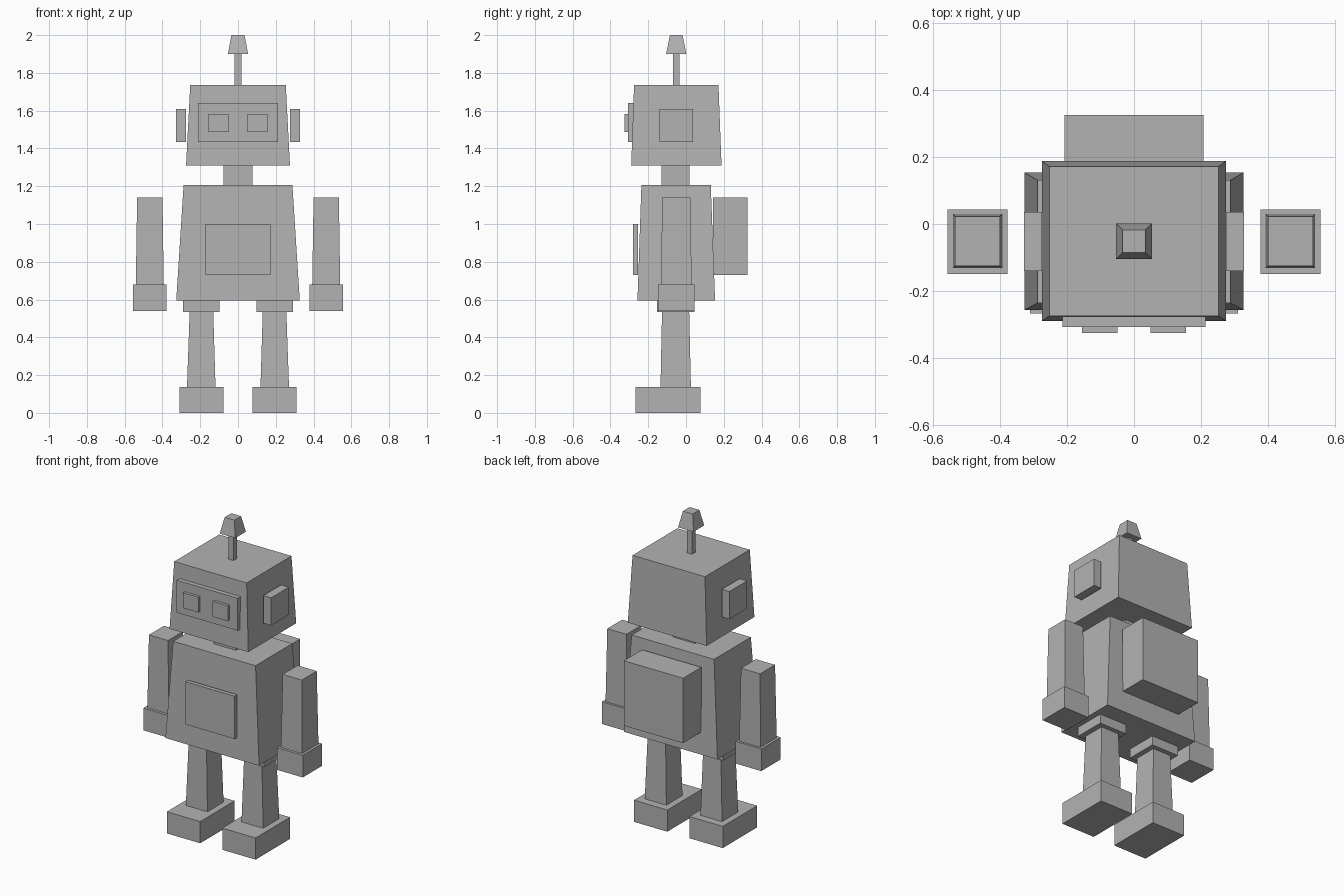
import bpy, bmesh

if "Cube" in bpy.data.objects:
    bpy.data.objects.remove(bpy.data.objects["Cube"])

grey = bpy.data.materials.new("plain grey")
grey.diffuse_color = (0.45, 0.45, 0.45, 1)
grey.use_nodes = True
grey.node_tree.nodes["Principled BSDF"].inputs["Base Color"].default_value = grey.diffuse_color


def block(name, z0, z1, x, y, x_top=None, y_top=None):
    """Box from z0 to z1 with (min, max) ranges in x and y; optional top ranges taper it."""
    x_top, y_top = x_top or x, y_top or y
    bm = bmesh.new()
    bmesh.ops.create_cube(bm, size=1)
    for v in bm.verts:
        top = v.co.z > 0
        xs, ys = (x_top, y_top) if top else (x, y)
        v.co = (xs[v.co.x > 0], ys[v.co.y > 0], z1 if top else z0)
    mesh = bpy.data.meshes.new(name)
    bm.to_mesh(mesh)
    bm.free()
    mesh.materials.append(grey)
    obj = bpy.data.objects.new(name, mesh)
    bpy.context.collection.objects.link(obj)
    return obj


def mid(h):
    return (-h, h)


def pair(name, z0, z1, x, y, x_top=None, y_top=None):
    """Same block on the right (+x) and mirrored on the left."""
    flip = lambda r: r and (-r[1], -r[0])
    block("right_" + name, z0, z1, x, y, x_top, y_top)
    block("left_" + name, z0, z1, flip(x), y, flip(x_top), y_top)


# Head, face plate, eyes and ears
block("head", 1.31, 1.735, mid(0.275), (-0.29, 0.188), mid(0.253), (-0.275, 0.172))
block("face_plate", 1.435, 1.64, mid(0.213), (-0.307, -0.275))
pair("eye", 1.487, 1.583, (0.05, 0.156), (-0.325, -0.305))
pair("ear", 1.435, 1.61, (0.275, 0.329), (-0.14, 0.036))

# Antenna
block("antenna_rod", 1.735, 1.9, mid(0.018), (-0.07, -0.034))
block("antenna_tip", 1.9, 2.0, mid(0.054), (-0.105, 0.002), mid(0.034), (-0.085, -0.018))

# Neck, torso, chest plate and backpack
block("neck", 1.207, 1.31, mid(0.077), (-0.13, 0.018))
block("torso", 0.594, 1.207, mid(0.327), (-0.257, 0.154), mid(0.288), (-0.236, 0.131))
block("chest_plate", 0.73, 1.0, mid(0.172), (-0.28, -0.254))
block("backpack", 0.73, 1.14, mid(0.207), (0.143, 0.325))

# Arms and hands
pair("arm", 0.68, 1.14, (0.393, 0.541), (-0.132, 0.03), (0.4, 0.534), (-0.126, 0.023))
pair("hand", 0.54, 0.68, (0.378, 0.557), (-0.149, 0.044))

# Hips, legs and feet
pair("hip", 0.535, 0.594, (0.098, 0.29), (-0.153, 0.046))
pair("leg", 0.137, 0.535, (0.119, 0.27), (-0.135, 0.026), (0.131, 0.256), (-0.127, 0.017))
pair("foot", 0.0, 0.137, (0.077, 0.31), (-0.267, 0.076))
